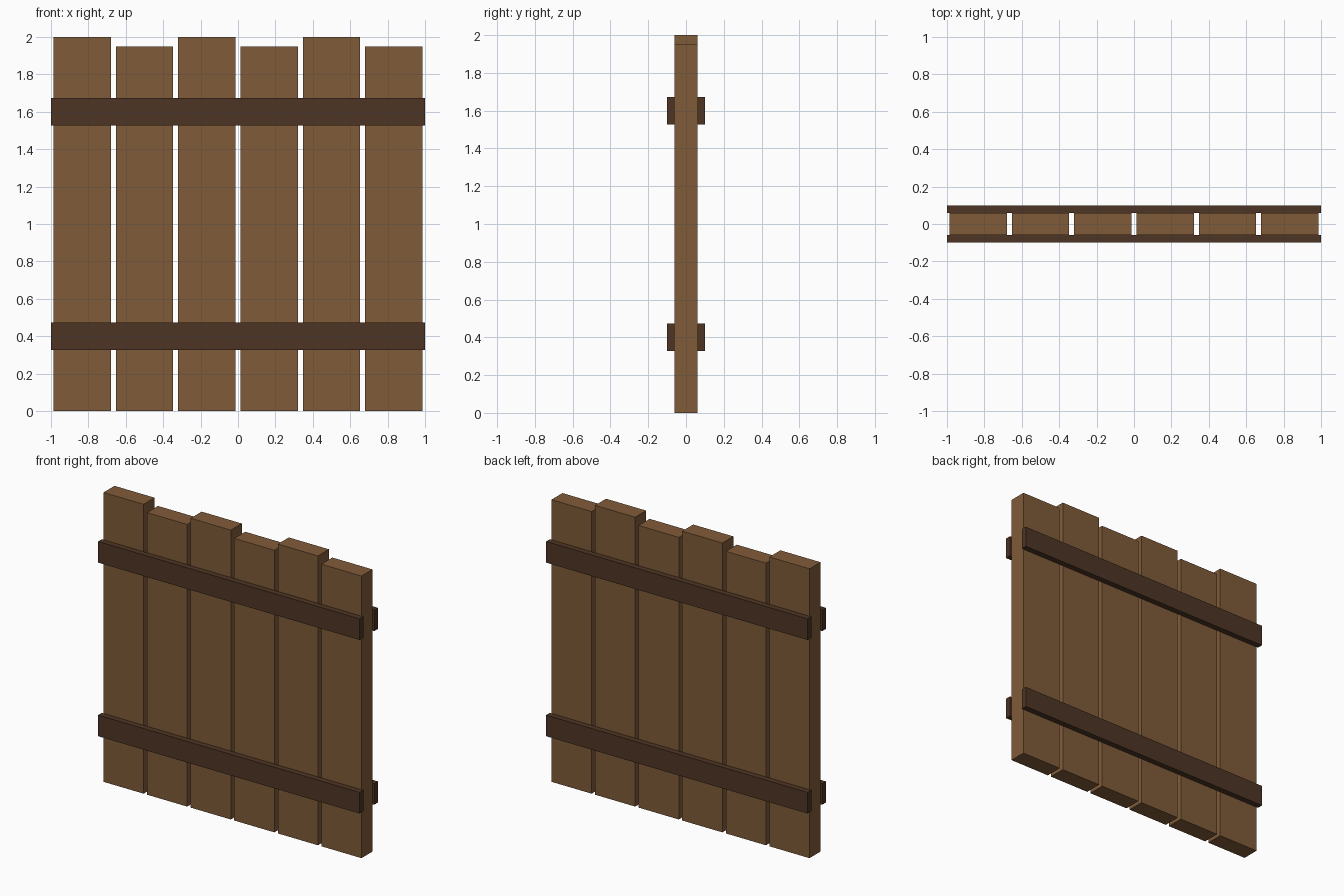
import bpy

if "Cube" in bpy.data.objects:
    bpy.data.objects.remove(bpy.data.objects["Cube"])


def material(name, color):
    mat = bpy.data.materials.new(name)
    mat.diffuse_color = color
    mat.use_nodes = True
    mat.node_tree.nodes["Principled BSDF"].inputs["Base Color"].default_value = mat.diffuse_color
    return mat


def box(name, center, size, mat):
    bpy.ops.mesh.primitive_cube_add(size=1, location=center)
    obj = bpy.context.object
    obj.name = name
    obj.scale = size
    bpy.ops.object.transform_apply(location=False, rotation=False, scale=True)
    obj.data.materials.append(mat)
    return obj


plank_wood = material("plank_wood", (0.216, 0.105, 0.041, 1))
rail_wood = material("rail_wood", (0.076, 0.036, 0.018, 1))

# Upright planks, alternating tall and short
pitch = 1 / 3
for i in range(6):
    height = 2.0 if i % 2 == 0 else 1.95
    box(f"plank_{i + 1}", ((i - 2.5) * pitch, 0, height / 2),
        (0.307, 0.12, height), plank_wood)

# Horizontal rails, two on each face
for side, y in (("front", -0.08), ("back", 0.08)):
    for level, z in (("lower", 0.4), ("upper", 1.6)):
        box(f"{side}_{level}_rail", (0, y, z), (2.0, 0.04, 0.146), rail_wood)
